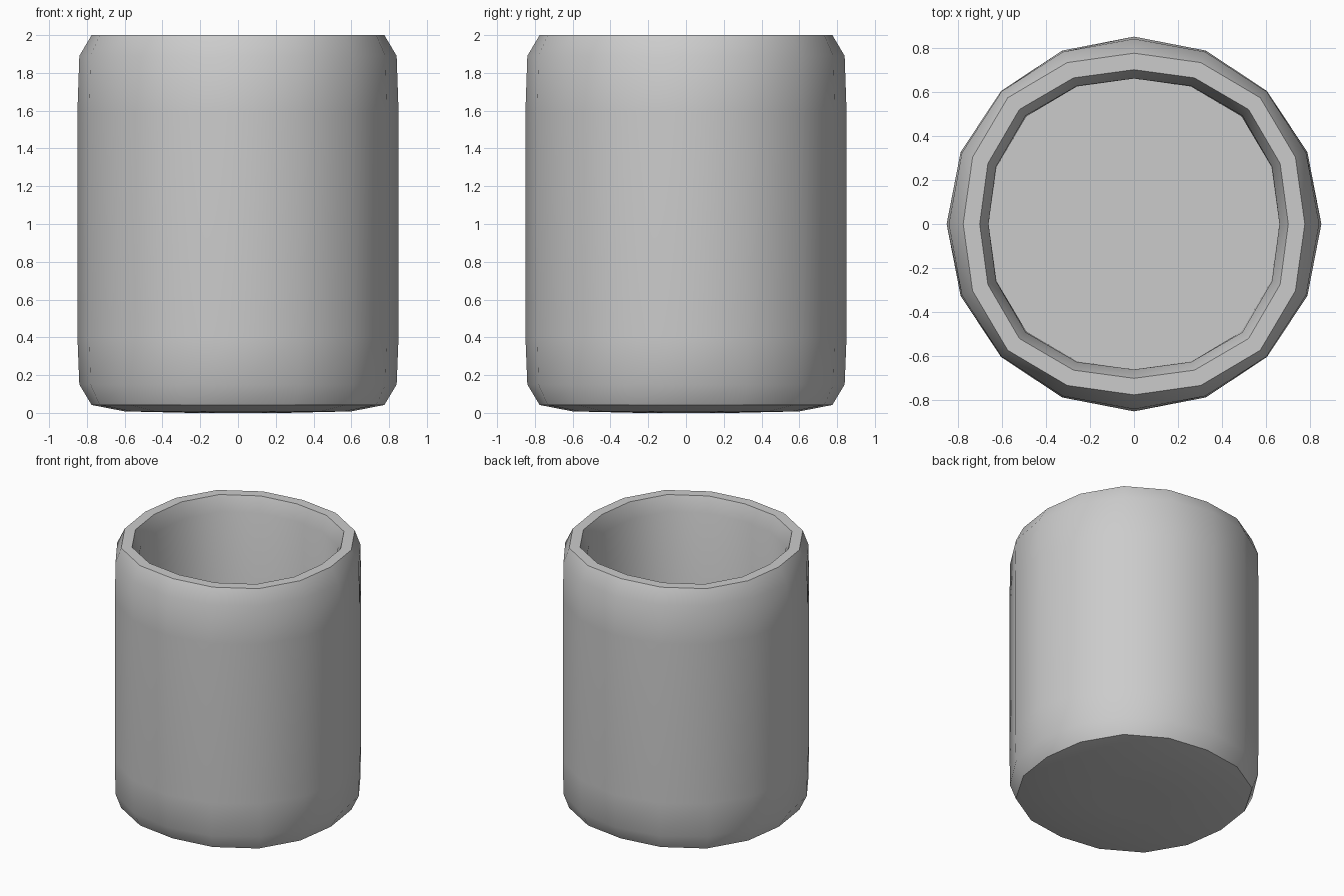
import bpy, bmesh
from math import cos, sin, tau, radians

if "Cube" in bpy.data.objects:
    bpy.data.objects.remove(bpy.data.objects["Cube"])

SIDES = 16
# Profile from bottom centre, over the rim, to inner floor:
# (radius on the axes, extra radius on the diagonals, height)
PROFILE = [
    (0.25, 0.00, 0.00), (0.60, 0.02, 0.008), (0.775, 0.035, 0.042),
    (0.84, 0.01, 0.15), (0.85, 0.003, 0.40), (0.85, 0.003, 1.60),
    (0.84, 0.01, 1.89), (0.775, 0.035, 2.00),
    (0.70, 0.035, 2.00), (0.66, 0.035, 1.89), (0.66, 0.03, 0.18),
]


def ring(bm, r, extra, z):
    verts = []
    for i in range(SIDES):
        a = tau * i / SIDES
        rr = r + extra * (0.5 - 0.5 * cos(4 * a))
        verts.append(bm.verts.new((rr * cos(a), rr * sin(a), z)))
    return verts


# Hollow cup body
bm = bmesh.new()
rings = [ring(bm, *p) for p in PROFILE]
for lo, hi in zip(rings, rings[1:]):
    for i in range(SIDES):
        j = (i + 1) % SIDES
        bm.faces.new((lo[i], lo[j], hi[j], hi[i]))

# Underside and inner floor
bm.faces.new(rings[0][::-1])
bm.faces.new(rings[-1])
bmesh.ops.recalc_face_normals(bm, faces=bm.faces)

mesh = bpy.data.meshes.new("cup_body")
bm.to_mesh(mesh)
bm.free()
cup = bpy.data.objects.new("cup_body", mesh)
bpy.context.collection.objects.link(cup)

# Smooth walls, crisp rim
bpy.context.view_layer.objects.active = cup
cup.select_set(True)
bpy.ops.object.shade_smooth_by_angle(angle=radians(50))
